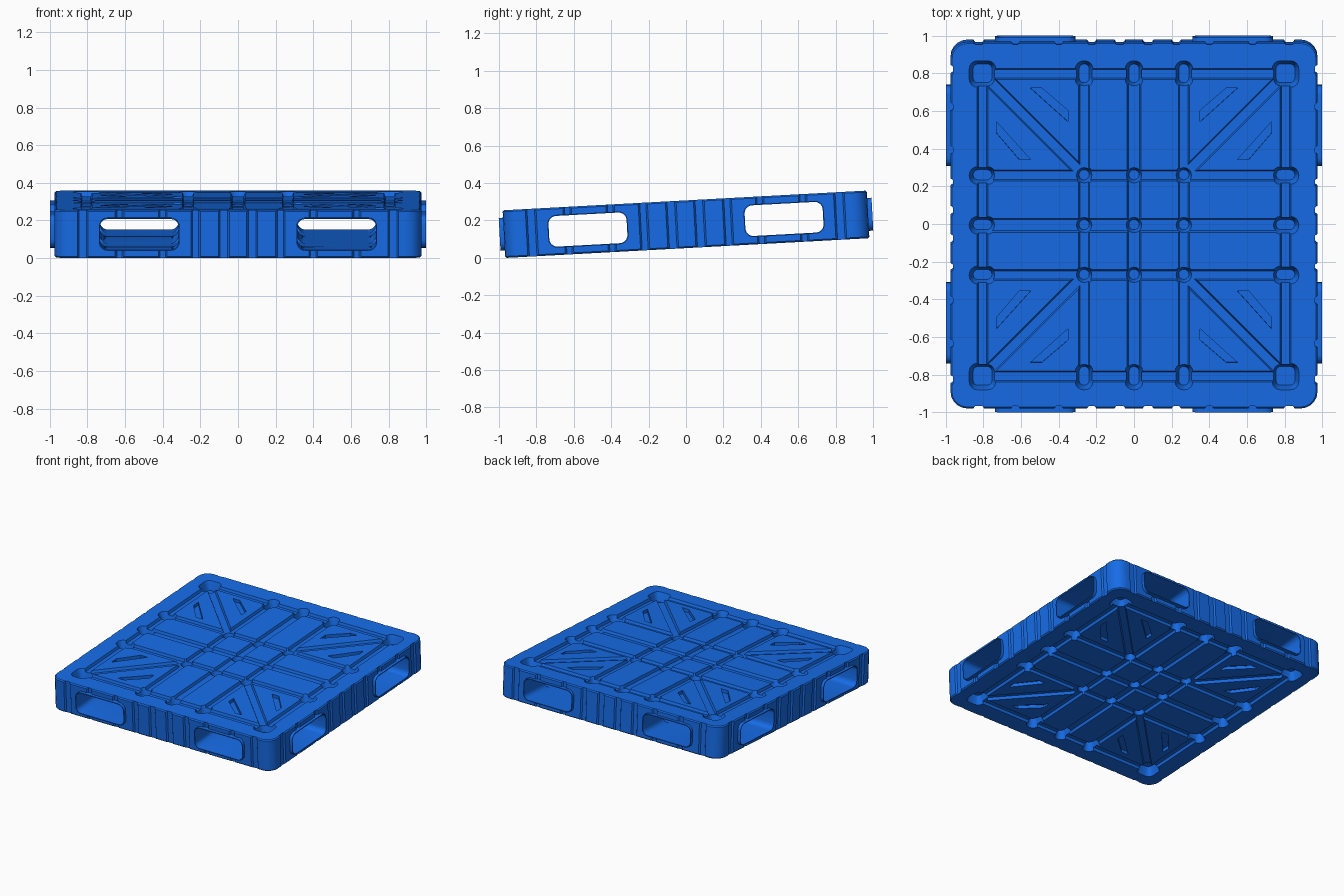
import bpy, bmesh, math
from mathutils import Matrix, Vector

if "Cube" in bpy.data.objects:
    bpy.data.objects.remove(bpy.data.objects["Cube"])

H = 0.1275            # half thickness of the flat pallet
W = 0.975             # half width of the body
GRID = (-0.805, -0.265, 0.0, 0.265, 0.805)
TILT = math.radians(3.1)


def rrect(hx, hy, r, n=5, cx=0, cy=0):
    """Rounded rectangle outline."""
    pts = []
    for k, (sx, sy) in enumerate(((1, 1), (-1, 1), (-1, -1), (1, -1))):
        for i in range(n + 1):
            a = math.pi / 2 * (k + i / n)
            pts.append((cx + sx * (hx - r) + r * math.cos(a),
                        cy + sy * (hy - r) + r * math.sin(a)))
    return pts


def loft(bm, loops, mat=Matrix()):
    """Closed solid through (outline, z) sections."""
    rings = [[bm.verts.new(mat @ Vector((x, y, z))) for x, y in pts] for pts, z in loops]
    n = len(rings[0])
    for a, b in zip(rings, rings[1:]):
        for i in range(n):
            bm.faces.new((a[i], a[(i + 1) % n], b[(i + 1) % n], b[i]))
    bm.faces.new(rings[0])
    bm.faces.new(rings[-1])


def make(name, bm):
    bmesh.ops.recalc_face_normals(bm, faces=bm.faces)
    me = bpy.data.meshes.new(name)
    bm.to_mesh(me)
    bm.free()
    ob = bpy.data.objects.new(name, me)
    bpy.context.collection.objects.link(ob)
    return ob


def combine(target, bm, op='DIFFERENCE'):
    """Boolean the solids in bm with the target, then drop the helper."""
    tool = make("helper", bm)
    tool.hide_render = True
    mod = target.modifiers.new("bool", 'BOOLEAN')
    mod.operation, mod.solver, mod.object = op, 'EXACT', tool
    bpy.context.view_layer.objects.active = target
    bpy.ops.object.modifier_apply(modifier=mod.name)
    bpy.data.objects.remove(tool)


# body: rounded slab with softened rim
bm = bmesh.new()
loft(bm, [(rrect(W - 0.008, W - 0.008, 0.08), -H), (rrect(W, W, 0.088), -H + 0.008),
          (rrect(W, W, 0.088), H - 0.008), (rrect(W - 0.008, W - 0.008, 0.08), H)])
pallet = make("pallet", bm)

# upright flutes along the four sides
bm = bmesh.new()
for q in range(4):
    turn = Matrix.Rotation(q * math.pi / 2, 4, 'Z')
    for c, w in ((0.075, 0.026), (0.225, 0.022), (0.4, 0.02), (0.63, 0.02), (0.825, 0.026)):
        for s in (-1, 1):
            x = s * c
            out = [(x - w - 0.012, W + 0.012), (x - w + 0.006, W - 0.012),
                   (x + w - 0.006, W - 0.012), (x + w + 0.012, W + 0.012)]
            loft(bm, [(out, -H - 0.02), (out, H + 0.02)], turn)
combine(pallet, bm)


# fork tunnels: tubes poking out of the sides, bored right through
def bars(axis, half_len, hw, hh, r):
    b = bmesh.new()
    base = Matrix.Rotation(math.pi / 2, 4, 'X')          # bars along y
    if axis == 'X':
        base = Matrix.Rotation(math.pi / 2, 4, 'Z') @ base
    for s in (-1, 1):
        out = rrect(hw, hh, r, 5, s * 0.525, 0)
        loft(b, [(out, -half_len), (out, half_len)], base)
    return b


for ax in 'XY':
    combine(pallet, bars(ax, 0.998, 0.215, 0.088, 0.048), 'UNION')
for ax in 'XY':
    combine(pallet, bars(ax, 1.1, 0.209, 0.082, 0.042))


def groove(b, length, width, depth, mat):
    """Tapered channel on both decks."""
    for s in (1, -1):
        loft(b, [(rrect(length + 0.006, width + 0.006, 0.004, 1), s * (H + 0.008)),
                 (rrect(length - 0.004, width - 0.004, 0.004, 1), s * (H - depth))], mat)


# straight channels in both directions
for k in range(2):
    bm = bmesh.new()
    for c in GRID:
        m = Matrix.Rotation(k * math.pi / 2, 4, 'Z') @ Matrix.Translation((0, c, 0))
        groove(bm, 0.82, 0.034 if c == 0 else 0.026, 0.02 + 0.0004 * k, m)
    combine(pallet, bm)

# diagonal channels across the corner panels
bm = bmesh.new()
for q in range(4):
    m = Matrix.Rotation(math.pi / 4 + q * math.pi / 2, 4, 'Z') @ Matrix.Translation((0.757, 0, 0))
    groove(bm, 0.37, 0.028, 0.0208, m)
combine(pallet, bm)

# slanted slots in the triangular panels
bm = bmesh.new()
slot = [(0.55, 0.73), (0.49, 0.73), (0.35, 0.61), (0.35, 0.55)]
for sx in (1, -1):
    for sy in (1, -1):
        for swap in (False, True):
            out = [((y if swap else x) * sx, (x if swap else y) * sy) for x, y in slot]
            for s in (1, -1):
                loft(bm, [(out, s * (H + 0.01)), (out, s * (H - 0.025))])
combine(pallet, bm)

# tapered pits where the channels meet
bm = bmesh.new()
for x in GRID:
    for y in GRID:
        ex, ey = abs(x) > 0.5, abs(y) > 0.5
        if ex and ey:
            hx, hy, r = 0.07, 0.07, 0.045
        else:
            hx, hy = (0.07 if ex else 0.047), (0.07 if ey else 0.047)
            r = 0.0465
        for s in (1, -1):
            loft(bm, [(rrect(hx + 0.004, hy + 0.004, r, 4, x, y), s * (H + 0.01)),
                      (rrect(hx - 0.006, hy - 0.006, r - 0.006, 4, x, y), s * (H - 0.02)),
                      (rrect(hx - 0.02, hy - 0.02, r - 0.02, 4, x, y), s * (H - 0.07))])
combine(pallet, bm)

# lean the whole pallet back to front and stand it on the floor
me = pallet.data
me.transform(Matrix.Rotation(TILT, 4, 'X'))
ys = [v.co.y for v in me.vertices]
me.transform(Matrix.Translation((0, -(min(ys) + max(ys)) / 2, -min(v.co.z for v in me.vertices))))

blue = bpy.data.materials.new("blue_plastic")
blue.diffuse_color = (0.008, 0.15, 0.8, 1)
blue.use_nodes = True
blue.node_tree.nodes["Principled BSDF"].inputs["Base Color"].default_value = blue.diffuse_color
me.materials.clear()
me.materials.append(blue)
for p in me.polygons:
    p.material_index = 0

bpy.context.view_layer.objects.active = pallet
pallet.select_set(True)
bpy.ops.object.shade_smooth_by_angle(angle=math.radians(30))
